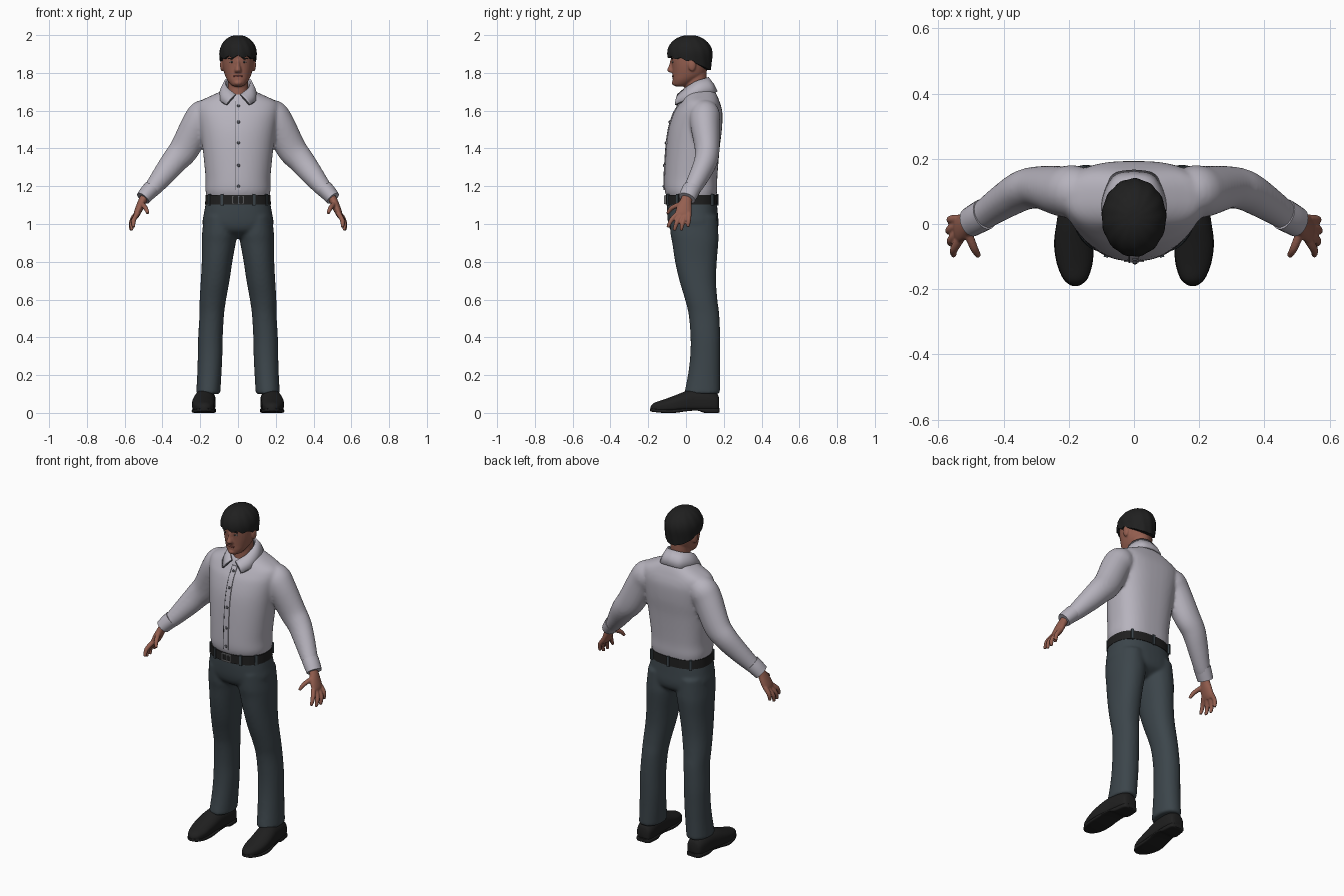
import bpy, bmesh, math
from mathutils import Vector, Matrix


def material(name, rgb):
    m = bpy.data.materials.new(name)
    m.diffuse_color = (*rgb, 1)
    return m


SHIRT = material("shirt_grey", (0.47, 0.45, 0.51))
TROUSER = material("trouser_slate", (0.045, 0.060, 0.070))
BLACK = material("black", (0.014, 0.014, 0.014))
SKIN = material("skin", (0.30, 0.115, 0.08))
LIP = material("lip", (0.20, 0.06, 0.05))
METAL = material("buckle_grey", (0.25, 0.25, 0.26))
SEAM = material("seam_grey", (0.10, 0.10, 0.115))
EYE = material("eye_white", (0.45, 0.40, 0.38))


def smooth_rows(rows, sub=5):
    """Catmull-Rom interpolation of equal-length rows."""
    out = []
    for i in range(len(rows) - 1):
        a, b, c, d = (rows[max(i - 1, 0)], rows[i], rows[i + 1], rows[min(i + 2, len(rows) - 1)])
        for k in range(sub):
            t = k / sub
            out.append([0.5 * (2 * q + (r - p) * t + (2 * p - 5 * q + 4 * r - s) * t * t
                               + (3 * q - p - 3 * r + s) * t ** 3) for p, q, r, s in zip(a, b, c, d)])
    out.append(list(rows[-1]))
    return out


def skin_rings(bm, rings):
    vr = [[bm.verts.new(p) for p in r] for r in rings]
    n = len(vr[0])
    for a, b in zip(vr, vr[1:]):
        for i in range(n):
            bm.faces.new((a[i], a[(i + 1) % n], b[(i + 1) % n], b[i]))
    bm.faces.new(vr[0])
    bm.faces.new(vr[-1])


def loft(bm, rows, axis="z", lo_pow=2.0, hi_pow=2.0, side=1, n=32, sub=5):
    """Rows are (position, centre x, half width, low, high) along z or y."""
    rings = []
    for w, cx, h, lo, hi in smooth_rows(rows, sub):
        ring = []
        for i in range(n):
            a = 2 * math.pi * i / n
            c, s = math.cos(a), math.sin(a)
            e = 2 / (lo_pow if s < 0 else hi_pow)
            x = side * (cx + h * math.copysign(abs(c) ** e, c))
            v = (lo + hi) / 2 + (hi - lo) / 2 * math.copysign(abs(s) ** e, s)
            ring.append((x, v, w) if axis == "z" else (x, w, v))
        rings.append(ring)
    skin_rings(bm, rings)


def tube(bm, rows, side=1, n=20, sub=5):
    """Rows are (x, y, z, radius across, radius in depth)."""
    rows = smooth_rows(rows, sub)
    pts = [Vector(r[:3]) for r in rows]
    rings = []
    for i, r in enumerate(rows):
        t = (pts[min(i + 1, len(pts) - 1)] - pts[max(i - 1, 0)]).normalized()
        u = t.cross(Vector((0, 1, 0))).normalized()
        v = t.cross(u)
        ring = []
        for k in range(n):
            a = 2 * math.pi * k / n
            p = pts[i] + u * r[3] * math.cos(a) + v * r[4] * math.sin(a)
            ring.append((p.x * side, p.y, p.z))
        rings.append(ring)
    skin_rings(bm, rings)


def ball(bm, loc, size):
    m = Matrix.Translation(loc) @ Matrix.Diagonal((*size, 1))
    bmesh.ops.create_uvsphere(bm, u_segments=16, v_segments=10, radius=1, matrix=m)


def box(bm, loc, size, turn=0):
    m = Matrix.Translation(loc) @ Matrix.Rotation(turn, 4, "Z") @ Matrix.Diagonal((*size, 1))
    bmesh.ops.create_cube(bm, size=1, matrix=m)


def finish(name, bm, mat, voxel=0, relax=3, angle=40):
    bmesh.ops.recalc_face_normals(bm, faces=bm.faces[:])
    me = bpy.data.meshes.new(name)
    bm.to_mesh(me)
    bm.free()
    me.materials.append(mat)
    me.polygons.foreach_set("use_smooth", [True] * len(me.polygons))
    me.set_sharp_from_angle(angle=math.radians(angle))
    ob = bpy.data.objects.new(name, me)
    bpy.context.collection.objects.link(ob)
    if voxel:  # fuse overlapping volumes into one soft surface
        r = ob.modifiers.new("fuse", "REMESH")
        r.mode, r.voxel_size, r.use_smooth_shade = "VOXEL", voxel, True
        s = ob.modifiers.new("relax", "SMOOTH")
        s.factor, s.iterations = 0.5, relax
    return ob


new = bmesh.new
SIDES = (1, -1)

# Shirt: torso and sleeves fused
TORSO = [(1.14, 0, .165, -.10, .16), (1.18, 0, .172, -.113, .165), (1.25, 0, .172, -.114, .166),
         (1.40, 0, .187, -.105, .178), (1.50, 0, .20, -.092, .19), (1.58, 0, .213, -.068, .193),
         (1.62, 0, .215, -.046, .187), (1.65, 0, .20, -.027, .177), (1.68, 0, .14, -.012, .165),
         (1.705, 0, .085, .008, .15), (1.72, 0, .06, .02, .13)]
ARM = [(.14, .10, 1.60, .06, .065), (.18, .10, 1.578, .083, .08), (.215, .10, 1.53, .083, .078),
       (.282, .112, 1.40, .079, .066), (.335, .105, 1.335, .07, .062), (.39, .075, 1.265, .06, .055),
       (.455, .032, 1.185, .045, .046), (.49, .01, 1.15, .036, .042)]
bm = new()
loft(bm, TORSO, lo_pow=2.1, hi_pow=2.7, n=48)
for s in SIDES:
    tube(bm, ARM, s, n=28)
finish("shirt", bm, SHIRT, 0.009, 5)

# Sleeve cuffs
bm = new()
for s in SIDES:
    tube(bm, [(.458, .03, 1.187, .045, .049), (.48, .018, 1.163, .043, .048), (.503, .005, 1.136, .039, .046)], s)
finish("sleeve_cuffs", bm, SHIRT)

# Button placket, its seam and buttons follow the chest line
front = [(r[0], r[3]) for r in smooth_rows(TORSO[1:8])]
for name, x0, x1, lift, mat in (("placket", -.014, .016, .004, SHIRT), ("placket_seam", -.017, -.013, .005, SEAM)):
    bm = new()
    skin_rings(bm, [[(x0, y - lift, z), (x1, y - lift, z), (x1, y + .02, z), (x0, y + .02, z)] for z, y in front])
    finish(name, bm, mat)
bm = new()
for z in (1.20, 1.31, 1.43, 1.54, 1.625):
    y = min(front, key=lambda p: abs(p[0] - z))[1]
    ball(bm, (.003, y - .005, z), (.008, .005, .008))
finish("buttons", bm, SEAM)

# Folded collar, with a dark piped edge
top = [(0, .115, 1.775), (.045, .103, 1.77), (.068, .055, 1.755), (.054, .0, 1.72), (.012, -.042, 1.685)]
low = [(0, .162, 1.70), (.062, .148, 1.695), (.098, .075, 1.68), (.096, .0, 1.655), (.060, -.056, 1.632)]
top, low = smooth_rows(top), smooth_rows(low)
bm = new()
for s in SIDES:
    strips = []
    for a, b in zip(top, low):
        a, b = Vector(a), Vector(b)
        bulge = (a + b) / 2 + Vector((b.x - a.x, b.y - a.y, 0)) * .12
        strips.append([bm.verts.new((p.x * s, p.y, p.z)) for p in (a, bulge, b)])
    for p, q in zip(strips, strips[1:]):
        for k in range(2):
            bm.faces.new((p[k], q[k], q[k + 1], p[k + 1]))
bmesh.ops.remove_doubles(bm, verts=bm.verts[:], dist=.0005)
collar = finish("collar", bm, SHIRT)
sol = collar.modifiers.new("thickness", "SOLIDIFY")
sol.thickness, sol.offset = .011, 0
bm = new()
for s in SIDES:
    tube(bm, [(*p, .0035, .0035) for p in low[8:] + [top[-1]]], s, n=6, sub=1)
finish("collar_edge", bm, SEAM)

# Trousers: seat and legs fused
LEG = [(1.04, .098, .083, -.085, .165), (.95, .098, .092, -.082, .171), (.90, .102, .09, -.073, .171),
       (.80, .111, .081, -.058, .163), (.70, .121, .076, -.035, .159), (.60, .133, .070, -.005, .166),
       (.52, .139, .065, .014, .176), (.40, .146, .065, .024, .181), (.30, .148, .065, .022, .181),
       (.20, .152, .064, .010, .180), (.10, .158, .064, -.010, .180)]
bm = new()
loft(bm, [(1.125, 0, .168, -.10, .162), (1.06, 0, .180, -.10, .168), (1.0, 0, .187, -.094, .172),
          (.96, 0, .15, -.075, .16), (.925, 0, .06, -.02, .11)], lo_pow=2.4, hi_pow=2.5, n=40)
for s in SIDES:
    loft(bm, LEG, lo_pow=2.1, hi_pow=2.2, side=s)
finish("trousers", bm, TROUSER, 0.009, 4)

# Belt, loops and buckle
bm = new()
loft(bm, [(1.102, 0, .174, -.108, .167), (1.154, 0, .172, -.108, .166)], lo_pow=2.3, hi_pow=2.5, n=48, sub=1)
finish("belt", bm, BLACK)
bm = new()
for x, y, turn in ((.085, -.096, .28), (.15, -.045, .9), (.13, .142, -.5), (0, .167, 0)):
    for s in (SIDES if x else (1,)):
        box(bm, (x * s, y, 1.128), (.014, .012, .06), turn * s)
finish("belt_loops", bm, TROUSER)
bm = new()
for z in (1.108, 1.148):
    box(bm, (0, -.111, z), (.06, .01, .006))
for x in (-.028, .004, .028):
    box(bm, (x, -.111, 1.128), (.006, .01, .04))
finish("buckle", bm, METAL)

# Shoes: upper, sole and heel
UPPER = [(.176, .165, .02, .03, .07), (.165, .167, .042, .015, .10), (.12, .17, .052, .015, .12),
         (.05, .175, .055, .015, .125), (0, .18, .058, .015, .115), (-.06, .184, .059, .012, .092),
         (-.12, .182, .053, .01, .070), (-.165, .18, .037, .01, .055), (-.182, .18, .02, .012, .042),
         (-.188, .18, .006, .016, .03)]
SOLE = [(.178, .166, .025, .004, .024), (.165, .167, .045, .0, .026), (.10, .17, .053, .0, .026),
        (.06, .174, .053, .012, .026), (.0, .18, .058, .008, .024), (-.06, .184, .061, .0, .02),
        (-.12, .182, .055, .0, .02), (-.165, .18, .039, .004, .022), (-.184, .18, .021, .007, .024),
        (-.190, .18, .008, .01, .024)]
for name, rows, hp in (("shoe_uppers", UPPER, 2.0), ("shoe_soles", SOLE, 5)):
    bm = new()
    for s in SIDES:
        loft(bm, rows, "y", 5, hp, s)
    finish(name, bm, BLACK)

# Hands: palm, fingers and thumb fused
FINGERS = [((.532, -.045, 1.055), (.552, -.078, 1.02), (.553, -.096, .982)),
           ((.538, -.026, 1.045), (.562, -.050, 1.005), (.562, -.062, .966)),
           ((.540, -.004, 1.045), (.566, -.018, 1.005), (.566, -.026, .966)),
           ((.538, .016, 1.055), (.562, .014, 1.02), (.564, .010, .985)),
           ((.508, -.030, 1.105), (.490, -.075, 1.085), (.476, -.098, 1.055))]
bm = new()
for s in SIDES:
    tube(bm, [(.485, .012, 1.155, .024, .030), (.503, .002, 1.128, .022, .030), (.520, -.008, 1.09, .021, .040),
              (.535, -.014, 1.055, .018, .043), (.542, -.016, 1.035, .012, .036)], s)
    for f in FINGERS:
        tube(bm, [(*p, r, r) for p, r in zip(f, (.0135, .0125, .0085))], s, n=12)
finish("hands", bm, SKIN, 0.0045, 3)

# Head: skull, neck, nose and ears fused
bm = new()
loft(bm, [(1.728, 0, .018, -.052, -.01), (1.736, 0, .036, -.066, .02), (1.76, 0, .056, -.070, .06),
          (1.79, 0, .070, -.071, .10), (1.83, 0, .080, -.074, .115), (1.87, 0, .084, -.079, .125),
          (1.91, 0, .084, -.080, .125), (1.95, 0, .07, -.06, .11), (1.98, 0, .03, -.02, .06)], lo_pow=2.2)
loft(bm, [(1.67, 0, .058, -.008, .115), (1.73, 0, .053, -.006, .11), (1.82, 0, .055, .0, .11)])
loft(bm, [(1.868, 0, .010, -.084, -.05), (1.84, 0, .012, -.090, -.05), (1.815, 0, .018, -.100, -.05),
          (1.802, 0, .017, -.088, -.05)], n=16)
ball(bm, (0, -.062, 1.747), (.02, .014, .014))
for s in SIDES:
    ball(bm, (.084 * s, .032, 1.842), (.011, .021, .034))
finish("head", bm, SKIN, 0.005, 2)

# Eyes, pupils, brows and mouth
for name, x, y, z, size, mat in (("eyes", .032, -.0685, 1.858, (.013, .006, .005), EYE),
                                 ("pupils", .032, -.0725, 1.858, (.005, .003, .005), BLACK),
                                 ("brows", .034, -.0725, 1.876, (.019, .005, .004), BLACK),
                                 ("mouth", .009, -.0695, 1.782, (.018, .005, .005), LIP)):
    bm = new()
    for s in SIDES:
        ball(bm, (x * s, y, z), size)
    finish(name, bm, mat)

# Hair: cap with an uneven rim, low at the nape
bm = new()
n, rings = 72, []
for k in range(-1, 13):
    t = math.sin(max(k, 0) / 12 * math.pi / 2)
    ring = []
    for i in range(n):
        a = 2 * math.pi * i / n
        f = -math.sin(a)
        rim = 1.866 + (.020 * f if f > 0 else .052 * f) + .006 * math.sin(11 * a) * (f > -.2)
        z = rim + (1.999 - rim) * t
        sc = max(1 - ((z - 1.9) / .1) ** 2, .001) ** .47 if z > 1.9 else 1 - (1.9 - z) * .9
        sc *= (1 + .013 * math.sin(13 * a + 30 * z)) * (.72 if k < 0 else 1)
        ring.append((.099 * sc * math.cos(a), .02 + .12 * sc * math.sin(a), z))
    rings.append(ring)
skin_rings(bm, rings)
finish("hair", bm, BLACK, angle=60)
